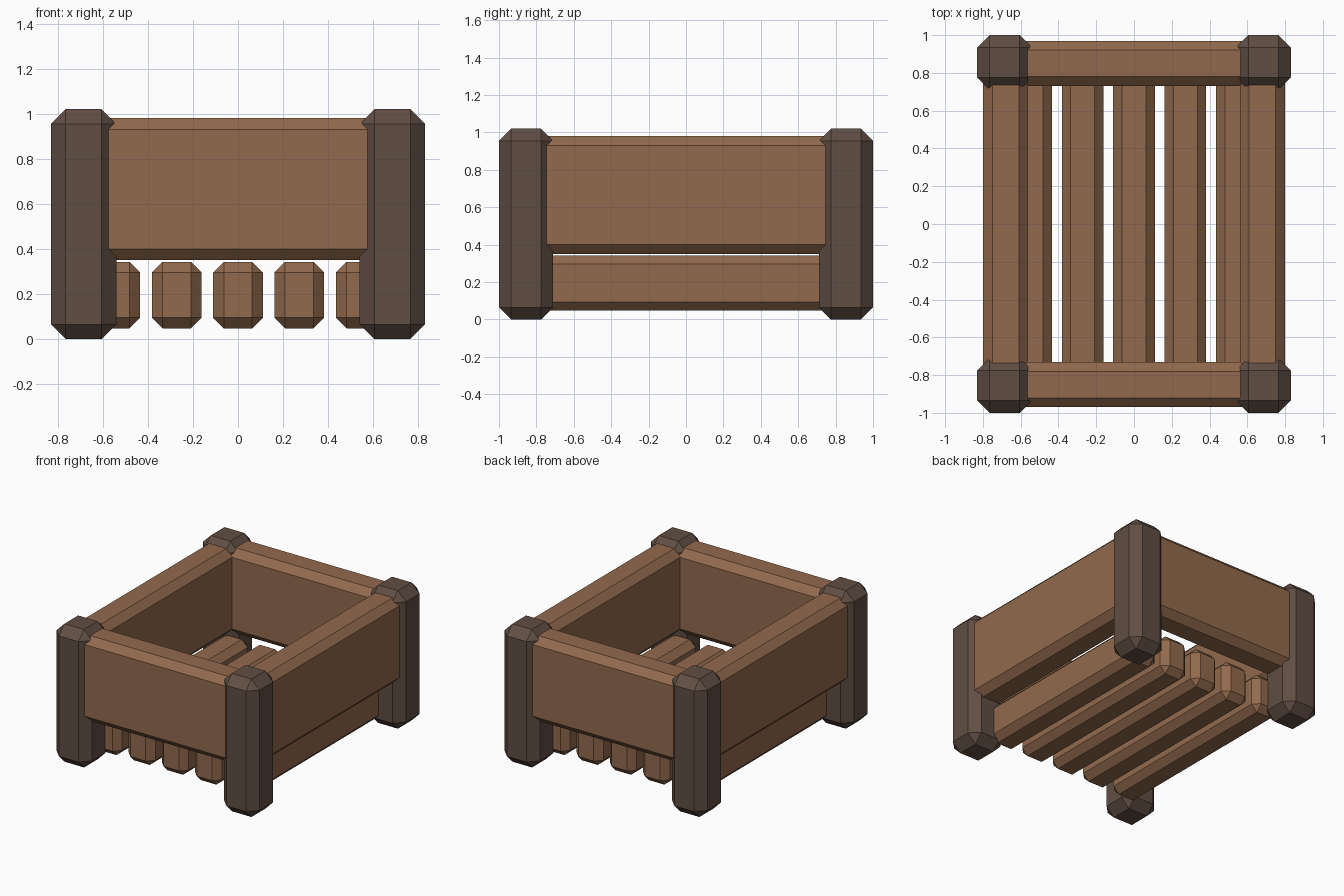
import bpy
import bmesh
from mathutils import Vector

cube = bpy.data.objects.get("Cube")
if cube:
    bpy.data.objects.remove(cube, do_unlink=True)


def make_material(name, rgb):
    mat = bpy.data.materials.new(name)
    mat.use_nodes = True
    color = (*rgb, 1.0)
    mat.diffuse_color = color
    mat.node_tree.nodes["Principled BSDF"].inputs["Base Color"].default_value = color
    return mat


plank_wood = make_material("plank brown", (0.288, 0.144, 0.074))
post_wood = make_material("dark post brown", (0.117, 0.076, 0.056))


def chamfered_box(name, center, size, chamfer, mat):
    """Flat-shaded block with every edge cut by one chamfer."""
    bm = bmesh.new()
    bmesh.ops.create_cube(bm, size=1.0)
    bmesh.ops.scale(bm, vec=Vector(size), verts=bm.verts)
    bmesh.ops.bevel(bm, geom=bm.edges[:], offset=chamfer, offset_type='OFFSET',
                    segments=1, profile=0.5, affect='EDGES')
    bmesh.ops.recalc_face_normals(bm, faces=bm.faces)
    mesh = bpy.data.meshes.new(name)
    bm.to_mesh(mesh)
    bm.free()
    mesh.materials.append(mat)
    obj = bpy.data.objects.new(name, mesh)
    obj.location = center
    bpy.context.collection.objects.link(obj)
    return obj


POST_X, POST_Y, POST_H = 0.685, 0.855, 1.02
RAIL_Z, RAIL_H, RAIL_T = 0.665, 0.63, 0.24

# Corner posts
for side, sx in (("left", 1), ("right", -1)):
    for end, sy in (("front", -1), ("back", 1)):
        chamfered_box(f"{end}_{side}_post", (sx * POST_X, sy * POST_Y, POST_H / 2),
                      (0.29, 0.29, POST_H), 0.065, post_wood)

# Front and back boards
for end, sy in (("front", -1), ("back", 1)):
    chamfered_box(f"{end}_board", (0, sy * 0.85, RAIL_Z),
                  (1.37, RAIL_T, RAIL_H), 0.05, plank_wood)

# Side boards
for side, sx in (("left", 1), ("right", -1)):
    chamfered_box(f"{side}_board", (sx * 0.68, 0, RAIL_Z),
                  (RAIL_T, 1.71, RAIL_H), 0.05, plank_wood)

# Floor slats
for i in range(5):
    chamfered_box(f"floor_slat_{i + 1}", ((i - 2) * 0.272, 0, 0.195),
                  (0.22, 1.56, 0.295), 0.047, plank_wood)
